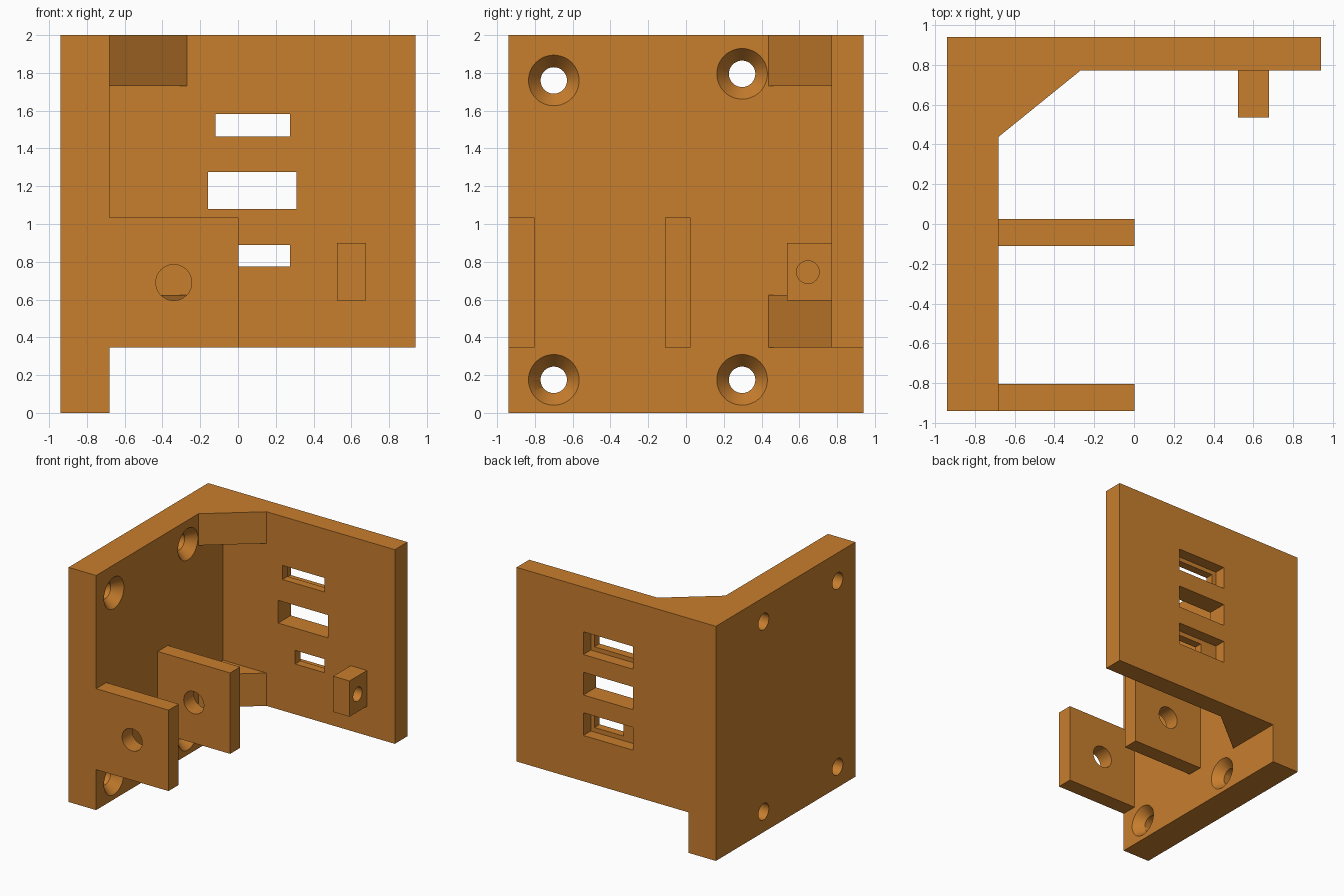
import bpy, bmesh
from math import pi, radians
from mathutils import Matrix

default = bpy.data.objects.get("Cube")
if default:
    bpy.data.objects.remove(default, do_unlink=True)

orange = bpy.data.materials.new("orange")
orange.use_nodes = True
colour = (0.58, 0.21, 0.027, 1)
orange.diffuse_color = colour
orange.node_tree.nodes["Principled BSDF"].inputs["Base Color"].default_value = colour


def make_object(name, bm):
    bmesh.ops.recalc_face_normals(bm, faces=bm.faces)
    mesh = bpy.data.meshes.new(name)
    bm.to_mesh(mesh)
    bm.free()
    mesh.materials.append(orange)
    obj = bpy.data.objects.new(name, mesh)
    bpy.context.collection.objects.link(obj)
    return obj


def prism(name, outline, z0, z1):
    bm = bmesh.new()
    face = bm.faces.new([bm.verts.new((x, y, z0)) for x, y in outline])
    top = bmesh.ops.extrude_face_region(bm, geom=[face])["geom"]
    verts = [g for g in top if isinstance(g, bmesh.types.BMVert)]
    bmesh.ops.translate(bm, verts=verts, vec=(0, 0, z1 - z0))
    return make_object(name, bm)


def box(name, x0, x1, y0, y1, z0, z1):
    return prism(name, [(x0, y0), (x1, y0), (x1, y1), (x0, y1)], z0, z1)


def cone(name, centre, r_start, r_end, length, axis):
    """Round solid about x or y; r_end lies on the positive side."""
    turn = Matrix.Rotation(pi / 2, 4, "Y") if axis == "x" else Matrix.Rotation(-pi / 2, 4, "X")
    bm = bmesh.new()
    bmesh.ops.create_cone(bm, cap_ends=True, segments=48, radius1=r_start,
                          radius2=r_end, depth=length,
                          matrix=Matrix.Translation(centre) @ turn)
    return make_object(name, bm)


def cut(obj, cutters):
    """Subtract the cutters one by one, bake the result and drop the cutters."""
    for c in cutters:
        c.hide_render = True
        mod = obj.modifiers.new("cut", "BOOLEAN")
        mod.operation, mod.solver, mod.object = "DIFFERENCE", "EXACT", c
    deps = bpy.context.evaluated_depsgraph_get()
    mesh = bpy.data.meshes.new_from_object(obj.evaluated_get(deps))
    obj.modifiers.clear()
    obj.data = mesh
    for c in cutters:
        bpy.data.objects.remove(c, do_unlink=True)


OUT, WALL, BACK, BASE = 0.94, -0.68, 0.77, 0.345

# Side wall with four countersunk screw holes
side = box("side_wall", -OUT, WALL, -OUT, OUT, 0, 2)
screws = [(-0.70, 1.76), (0.297, 1.795), (-0.70, 0.175), (0.297, 0.175)]
cutters = []
for y, z in screws:
    cutters.append(cone("bore", (-0.8, y, z), 0.07, 0.07, 0.5, "x"))
    cutters.append(cone("sink", (WALL - 0.03, y, z), 0.07, 0.15, 0.08 + 0.02, "x"))
cut(side, cutters)

# Back wall with three windows, each recessed from behind
back = box("back_wall", WALL, OUT, BACK, OUT, BASE, 2)
windows = [(1.522, -0.12, 0.275, 0.06), (1.177, -0.16, 0.31, 0.097), (0.832, 0.0, 0.275, 0.058)]
cutters = []
for z, x0, x1, half in windows:
    cutters.append(box("recess", -0.16, 0.31, 0.84, 1.1, z - 0.097, z + 0.097))
    cutters.append(box("slot", x0, x1, 0.6, 1.0, z - half, z + half))
cut(back, cutters)

# Corner gussets
for name, z0, z1 in (("upper_gusset", 1.73, 2), ("lower_gusset", BASE, 0.625)):
    prism(name, [(WALL, 0.438), (-0.27, BACK), (WALL, BACK)], z0, z1)

# Two pivot lugs
for name, y0, y1 in (("front_lug", -OUT, -0.803), ("middle_lug", -0.11, 0.025)):
    lug = box(name, WALL, 0.003, y0, y1, BASE, 1.035)
    cut(lug, [cone("pivot", (-0.34, (y0 + y1) / 2, 0.69), 0.095, 0.095, 0.5, "y")])

# Small drilled block on the back wall
block = box("drilled_block", 0.523, 0.677, 0.535, BACK, 0.595, 0.9)
cut(block, [cone("pin", (0.6, 0.645, 0.745), 0.06, 0.06, 0.5, "x")])

# Smooth hole walls, sharp edges elsewhere
bpy.ops.object.select_all(action="DESELECT")
for obj in (o for o in bpy.context.collection.objects if o.type == "MESH"):
    if orange.name in obj.data.materials:
        obj.select_set(True)
        bpy.context.view_layer.objects.active = obj
bpy.ops.object.shade_smooth_by_angle(angle=radians(30))
